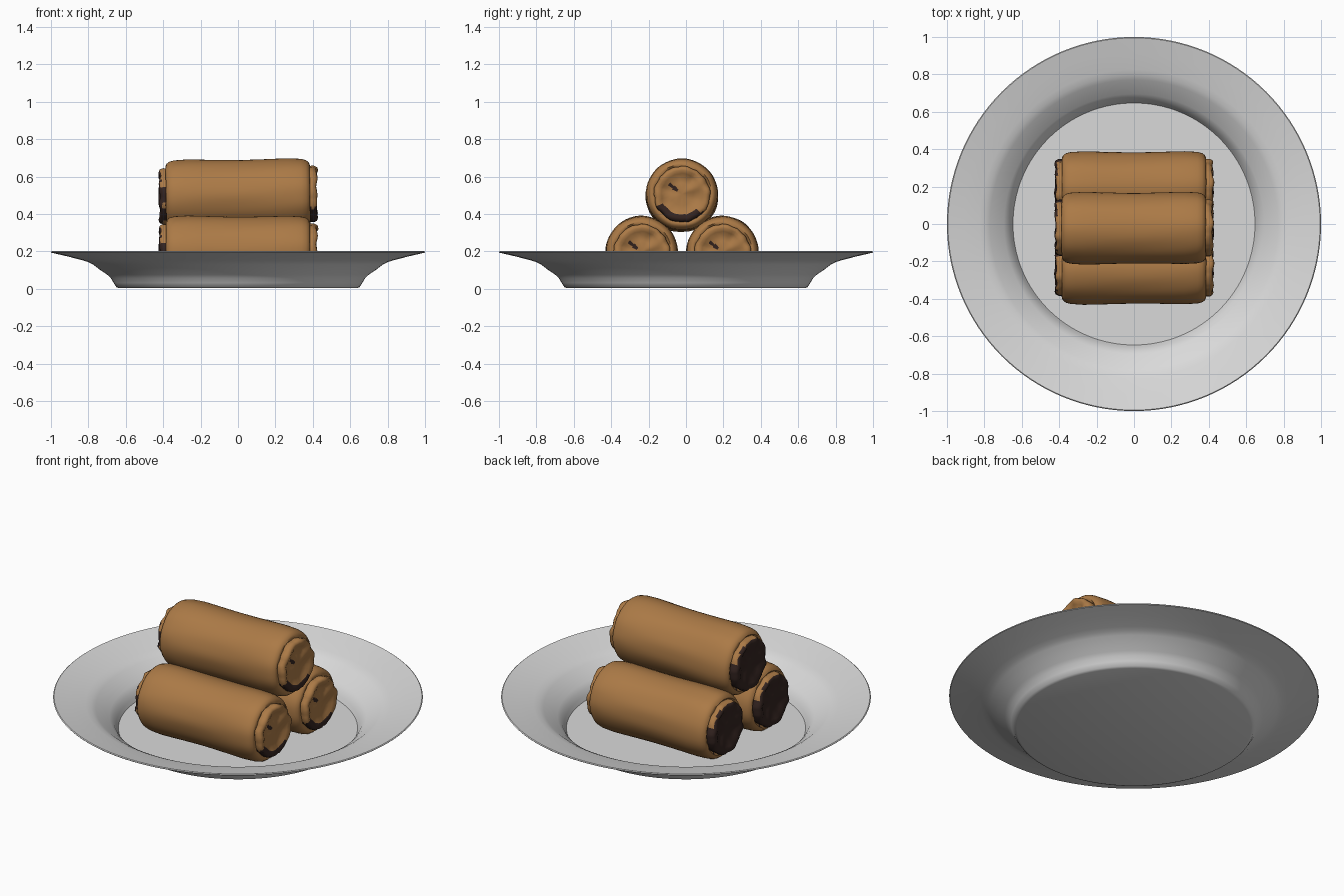
import bpy, bmesh, math
from mathutils import Vector, noise

if "Cube" in bpy.data.objects:
    bpy.data.objects.remove(bpy.data.objects["Cube"])


def material(name, rgb):
    m = bpy.data.materials.new(name)
    m.diffuse_color = (*rgb, 1)
    m.use_nodes = True
    m.node_tree.nodes["Principled BSDF"].inputs["Base Color"].default_value = m.diffuse_color
    return m


PORCELAIN = material("pale grey porcelain", (0.70, 0.70, 0.70))
PASTRY = material("golden brown pastry", (0.41, 0.195, 0.062))
FILLING = material("dark filling", (0.035, 0.018, 0.015))


def lathe(name, profile, sides, mats, place, rule=None, angle=40):
    """Spin (radius, height) points; place(r, h, a) gives the vertex position."""
    bm = bmesh.new()
    rings = []
    for r, h in profile:
        if r < 1e-6:
            rings.append([bm.verts.new(place(0, h, 0))])
        else:
            rings.append([bm.verts.new(place(r, h, 2 * math.pi * i / sides))
                          for i in range(sides)])
    for lo, hi in zip(rings, rings[1:]):
        for i in range(sides):
            j = (i + 1) % sides
            if len(lo) == 1:
                bm.faces.new((lo[0], hi[j], hi[i]))
            elif len(hi) == 1:
                bm.faces.new((lo[i], lo[j], hi[0]))
            else:
                bm.faces.new((lo[i], lo[j], hi[j], hi[i]))
    bmesh.ops.recalc_face_normals(bm, faces=bm.faces)
    if rule:
        for f in bm.faces:
            f.material_index = rule(f.calc_center_median())
    me = bpy.data.meshes.new(name)
    bm.to_mesh(me)
    bm.free()
    for m in mats:
        me.materials.append(m)
    ob = bpy.data.objects.new(name, me)
    bpy.context.collection.objects.link(ob)
    bpy.ops.object.select_all(action='DESELECT')
    ob.select_set(True)
    bpy.context.view_layer.objects.active = ob
    bpy.ops.object.shade_smooth_by_angle(angle=math.radians(angle))
    return ob


# Plate: thin shell with flat floor, curved well and wide sloping rim
under = [(0, 0.003), (0.635, 0.003), (0.65, 0.009), (0.665, 0.032), (0.68, 0.057),
         (0.70, 0.076), (0.74, 0.103), (0.775, 0.13), (0.80, 0.143), (0.83, 0.152),
         (0.91, 0.173), (0.997, 0.193)]
upper = [(1.0, 0.197), (0.995, 0.201), (0.91, 0.181), (0.825, 0.16), (0.795, 0.151),
         (0.77, 0.138), (0.735, 0.111), (0.695, 0.084), (0.673, 0.062),
         (0.658, 0.035), (0.647, 0.012), (0, 0.011)]
lathe("plate", under + upper, 128, [PORCELAIN],
      lambda r, h, a: (r * math.cos(a), r * math.sin(a), h))

# Roll profile: recessed end, bulging collar, rounded shoulder, long body
end = [(0, 0.405), (0.03, 0.406), (0.06, 0.404), (0.09, 0.408), (0.11, 0.416),
       (0.128, 0.421), (0.143, 0.416), (0.15, 0.403), (0.15, 0.388), (0.149, 0.378),
       (0.16, 0.385), (0.172, 0.379), (0.183, 0.364), (0.189, 0.34), (0.191, 0.31)]
body = [(0.191 - 0.003 * math.cos(x * 9), x) for x in
        [0.27 - 0.06 * i for i in range(10)]]
roll_profile = end + body + [(r, -h) for r, h in reversed(end)]


def roll_point(r, h, a):
    d = Vector((h * 2, math.cos(a) * 2.2, math.sin(a) * 2.2))
    wide = 0.02 * noise.noise(d * 1.1)          # soft lengthwise wrinkles
    if abs(h) > 0.37 and r < 0.155:             # rougher torn ends
        wide += 0.06 * noise.noise(d * 2.3)
        h += 0.012 * noise.noise(Vector((h * 5, r * math.cos(a) * 18,
                                         r * math.sin(a) * 18)))
    r *= 1 + wide
    return (h, r * math.cos(a), r * math.sin(a))


def roll_colour(c):
    r = math.hypot(c.y, c.z)
    if c.x < -0.37 and r < 0.152:
        # left end: filling shows except along the top of the collar
        return 0 if r > 0.12 and c.z > 0.05 and c.x > -0.412 else 1
    if c.x > 0.37 and r < 0.152:
        # right end: filling peeks out below, plus one small hole
        if r > 0.115 and c.z < -0.075 + 0.02 * math.sin(c.y * 40):
            return 1
        if math.hypot(c.y + 0.045, c.z - 0.035) < 0.018:
            return 1
    return 0


for name, y, z, tilt in (("front_roll", -0.237, 0.196, 0),
                         ("back_roll", 0.195, 0.196, 0),
                         ("top_roll", -0.022, 0.5, -0.015)):
    ob = lathe(name, roll_profile, 56, [PASTRY, FILLING], roll_point, roll_colour, 60)
    ob.location = (0, y, z)
    ob.rotation_euler = (0, tilt, 0)
